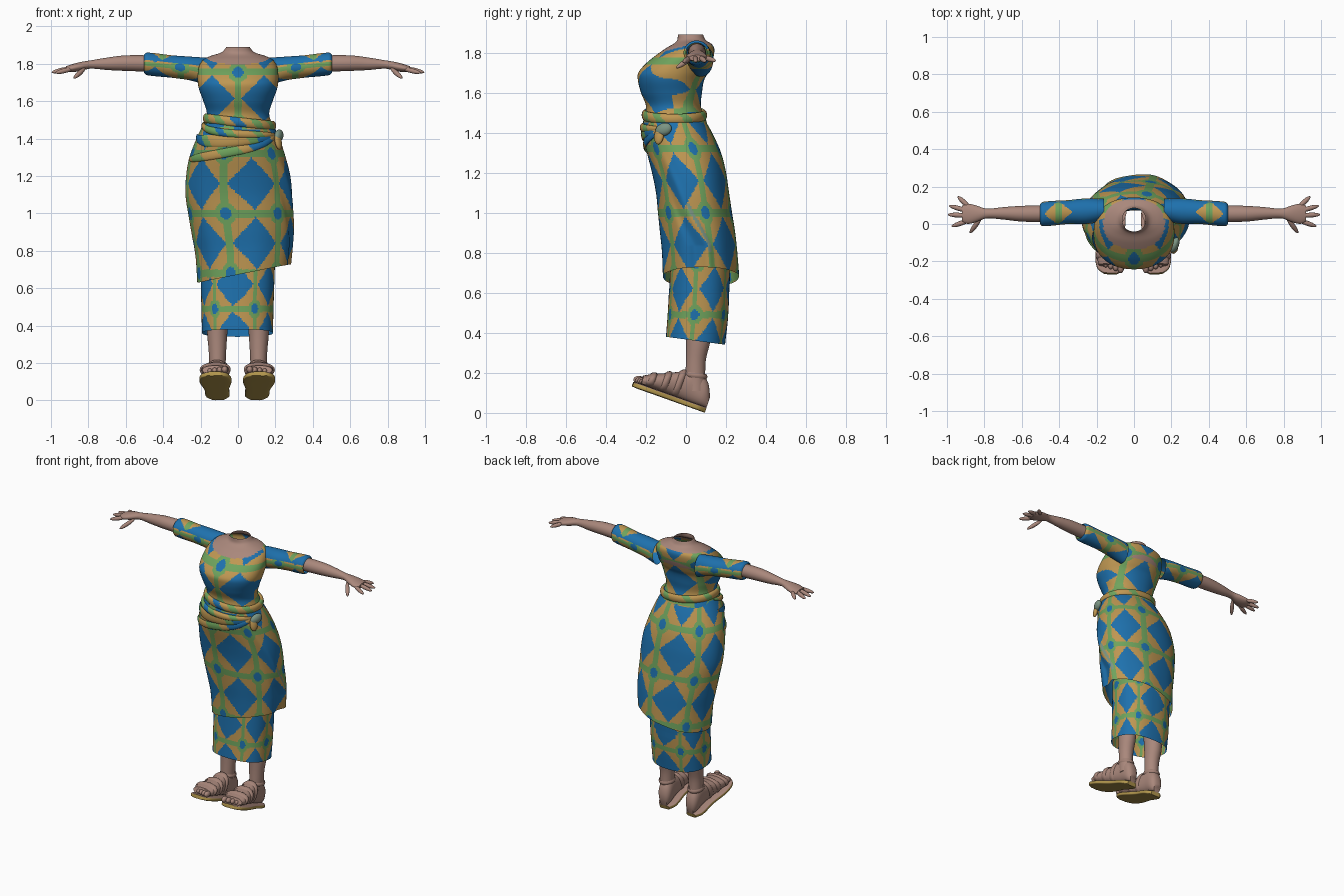
import bpy, bmesh, math
from mathutils import Vector, Matrix

if "Cube" in bpy.data.objects:
    bpy.data.objects.remove(bpy.data.objects["Cube"])

COLOURS = [("cloth blue", (0.013, 0.165, 0.42)), ("cloth tan", (0.52, 0.31, 0.085)),
           ("cloth green", (0.16, 0.37, 0.11)), ("skin", (0.40, 0.245, 0.20)),
           ("sole ochre", (0.45, 0.31, 0.075)), ("knot sage", (0.20, 0.30, 0.23)),
           ("strap brown", (0.37, 0.225, 0.183))]
MATS = []
for label, rgb in COLOURS:
    m = bpy.data.materials.new(label)
    m.diffuse_color = (*rgb, 1)
    m.use_nodes = True
    m.node_tree.nodes["Principled BSDF"].inputs["Base Color"].default_value = m.diffuse_color
    MATS.append(m)
BLUE, TAN, GREEN, SKIN, SOLE, SAGE, STRAP = range(7)
rad = math.radians


def cloth(u, v):
    """Lattice print: big diamonds, green bars, ringed dots on the crossings."""
    a, b = abs(u - math.floor(u) - 0.5), abs(v - math.floor(v) - 0.5)
    r = math.hypot(0.5 - a, 0.5 - b)
    if a + b < 0.44 or r < 0.105:
        return BLUE
    return GREEN if r < 0.19 or max(a, b) > 0.435 else TAN


def sample(rows, t):
    """Smooth interpolation of (t, a0, a1, b0, b1) rows."""
    i = 0
    while i < len(rows) - 2 and t > rows[i + 1][0]:
        i += 1
    p, q = rows[i], rows[i + 1]
    o, s = rows[max(i - 1, 0)], rows[min(i + 2, len(rows) - 1)]
    h = q[0] - p[0]
    f = min(max((t - p[0]) / h, 0), 1)
    out = []
    for k in range(1, 5):
        m0 = (q[k] - o[k]) / (q[0] - o[0]) * h
        m1 = (s[k] - p[k]) / (s[0] - p[0]) * h
        out.append((2*f**3 - 3*f*f + 1)*p[k] + (f**3 - 2*f*f + f)*m0
                   + (3*f*f - 2*f**3)*q[k] + (f**3 - f*f)*m1)
    return out


def section(rows, t, th, e=2.0):
    a0, a1, b0, b1 = sample(rows, t)
    s, c = math.sin(th), math.cos(th)
    s = math.copysign(abs(s) ** (2 / e), s)
    c = math.copysign(abs(c) ** (2 / e), c)
    return (a0 + a1) / 2 + (a1 - a0) / 2 * s, (b0 + b1) / 2 - (b1 - b0) / 2 * c


def grid(name, point, colour, n, steps, caps=False):
    """Tube skin from point(th, f), f in 0..1, coloured by colour(th, f, centre)."""
    bm = bmesh.new()
    rings = [[bm.verts.new(point(-math.pi + 2 * math.pi * j / n, i / steps)) for j in range(n)]
             for i in range(steps + 1)]
    for i in range(steps):
        for j in range(n):
            k = (j + 1) % n
            f = bm.faces.new((rings[i][j], rings[i][k], rings[i + 1][k], rings[i + 1][j]))
            f.material_index = colour(-math.pi + 2 * math.pi * (j + 0.5) / n, (i + 0.5) / steps,
                                      f.calc_center_median())
    if caps:
        for i in (0, -1):
            f = bm.faces.new(rings[i])
            f.material_index = colour(0, 0.5, f.calc_center_median())
    bmesh.ops.recalc_face_normals(bm, faces=bm.faces)
    me = bpy.data.meshes.new(name)
    bm.to_mesh(me)
    bm.free()
    for m in MATS:
        me.materials.append(m)
    ob = bpy.data.objects.new(name, me)
    bpy.context.collection.objects.link(ob)
    return ob


def loft(name, rows, place, colour, n=24, steps=24, e=2.0, caps=False):
    t0, t1 = rows[0][0], rows[-1][0]
    def point(th, f):
        t = t0 + (t1 - t0) * f
        return place(th, t, *section(rows, t, th, e))
    paint = colour if callable(colour) else (lambda th, t, p: colour)
    return grid(name, point, lambda th, f, p: paint(th, t0 + (t1 - t0) * f, p), n, steps, caps)


def ball(name, loc, scale, mat, rot=(0, 0, 0)):
    bpy.ops.mesh.primitive_uv_sphere_add(segments=20, ring_count=12, location=loc, rotation=rot)
    ob = bpy.context.object
    ob.name, ob.scale = name, scale
    ob.data.materials.append(MATS[mat])


# Bodice, chest and neck in one open shell; front and back panels printed flat
BODICE = [(1.45, -.195, .195, -.215, .105), (1.53, -.167, .167, -.20, .075),
          (1.60, -.185, .185, -.225, .08), (1.66, -.207, .207, -.24, .09),
          (1.70, -.215, .215, -.238, .11), (1.75, -.215, .215, -.195, .13),
          (1.79, -.207, .207, -.145, .14), (1.825, -.182, .182, -.095, .14),
          (1.845, -.138, .138, -.06, .125), (1.86, -.09, .09, -.045, .10),
          (1.89, -.062, .062, -.04, .085)]


def bodice_colour(th, t, p):
    if t > 1.73 and abs(p.x / .165) ** 2.2 + abs(p.y / .134) ** 2.2 < 1:
        return SKIN
    return cloth(p.x / .28 + (0 if abs(th) < math.pi / 2 else .5), (t - 1.475) / .28)


loft("bodice", BODICE, lambda th, t, a, b: Vector((a, b, t)), bodice_colour, 192, 76, 2.15)

# Wrapped overskirt with slanted hem and a hanging fold
WRAP = [(.67, -.215, .275, -.115, .265), (.80, -.225, .285, -.12, .255),
        (.90, -.245, .29, -.13, .245), (1.0, -.265, .29, -.14, .23),
        (1.1, -.28, .29, -.15, .215), (1.2, -.277, .28, -.17, .20),
        (1.3, -.26, .255, -.195, .175), (1.4, -.222, .222, -.215, .13),
        (1.48, -.185, .185, -.21, .085)]


def fold_at(t):
    low = min(max((1.4 - t) / .6, 0), 1)
    return low, rad(45 + 55 * low)


def wrap_place(th, t, a, b):
    low, fold = fold_at(t)
    k = 1 + low * (.05 * math.exp(-((th - fold) / .12) ** 2)
                   - .03 * math.exp(-((th - fold + .3) / .12) ** 2)
                   + .012 * math.sin(7 * th) * low)
    z = t if t > 1 else 1 - (1 - t) * (1 - .673 - .2 * a) / .33
    return Vector((a * k, .05 + (b - .05) * k, z))


def wrap_colour(th, t, p):
    # faded strip where the inside of the cloth turns out along the fold
    if abs(th - fold_at(t)[1] - .07) < .045 and .76 < t < 1.05:
        return SAGE
    return cloth((math.degrees(th) + 15) / 60, (p.z - 1.0) / .32)


loft("overskirt", WRAP, wrap_place, wrap_colour, 204, 114, 2.15)

# Underskirt
UNDER = [(.36, -.192, .187, -.10, .195), (.5, -.196, .19, -.09, .21), (.8, -.2, .2, -.075, .225)]
loft("underskirt", UNDER,
     lambda th, t, a, b: Vector((a, b, t + (.02 * (.05 - b) / .15 if t < .6 else 0))),
     lambda th, t, p: cloth((math.degrees(th) - 25) / 60, (p.z - .49) / .26), 168, 56, 2.4)


# Twisted waist sash rolls following the body, painted in slanted runs of colour
def roll(name, start, end, height, out, tall, runs):
    full = end - start >= 360
    def point(phi, f):
        th, z = rad(start + (end - start) * f), height(f)
        a, b = section(WRAP if z < 1.45 else BODICE, z, th, 2.15)
        taper = 1 if full else .25 + .75 * math.sin(math.pi * min(max(f, .02), .98)) ** .5
        d = Vector((math.sin(th), -math.cos(th), 0))
        return (Vector((a, b, z)) + d * (math.cos(phi) * out * taper)
                + Vector((0, 0, math.sin(phi) * tall * taper)))
    def colour(phi, f, p):
        i = int(f * len(runs) + .45 * math.sin(phi) + 1) - 1
        return {"B": BLUE, "T": TAN, "G": GREEN}[runs[min(max(i, 0), len(runs) - 1)]]
    grid(name, point, colour, 18, 120, not full)


roll("sash_ring", -180, 180, lambda f: 1.488 - .02 * math.sin(rad(360 * f - 180)), .016, .026,
     "TGTTGTTGTGTBTGTGTTGTTGT")
roll("sash_upper", -95, 62, lambda f: 1.48 - .06 * f - .02 * math.sin(math.pi * f), .016, .022,
     "GTTGGBGTTGTT")
roll("sash_middle", -90, 62, lambda f: 1.41 - .04 * math.sin(math.pi * f) * (1 - f), .010, .034,
     "BBBGTTTTGBBT")
roll("sash_lower", -80, 62, lambda f: 1.29 + .12 * f ** 1.6, .010, .026, "TGGTTGGTBBBT")

# Knot and its loose tail
ball("sash_knot", (.218, -.112, 1.415), (.022, .044, .032), SAGE, (rad(20), 0, rad(-20)))
ball("sash_tail", (.215, -.135, 1.385), (.016, .026, .045), TAN, (0, rad(-12), rad(-30)))

SLEEVE = [(.16, .015, .135, 1.68, 1.832), (.25, .0, .137, 1.71, 1.838), (.35, .0, .128, 1.725, 1.845),
          (.49, -.012, .118, 1.74, 1.86), (.502, .0, .105, 1.752, 1.848)]
ARM = [(.44, .01, .10, 1.757, 1.845), (.6, .013, .097, 1.762, 1.845), (.7, .024, .09, 1.767, 1.833),
       (.79, .03, .082, 1.774, 1.818), (.84, .012, .098, 1.762, 1.81), (.89, .0, .108, 1.755, 1.797),
       (.92, .012, .098, 1.758, 1.787)]
FINGERS = [((.88, .09, 1.777), (.94, .145, 1.758)), ((.89, .07, 1.777), (.985, .097, 1.755)),
           ((.89, .045, 1.777), (.992, .05, 1.755)), ((.88, .02, 1.775), (.972, -.012, 1.752)),
           ((.82, .03, 1.775), (.875, -.045, 1.725))]
LEG = [(.11, .068, .152, .0, .098), (.2, .066, .154, -.002, .096), (.27, .063, .157, .0, .1),
       (.36, .057, .165, .0, .122), (.62, .04, .17, -.01, .15)]
FOOT = [(.0, -.025, .025, 0, .06), (.03, -.043, .043, 0, .12), (.10, -.047, .047, 0, .17),
        (.16, -.052, .052, 0, .14), (.23, -.064, .064, 0, .105), (.31, -.074, .074, 0, .07),
        (.35, -.066, .066, 0, .048)]
SOLE_ROWS = [(.0, -.035, .035, -.024, .004), (.04, -.062, .062, -.024, .004),
             (.15, -.066, .066, -.024, .004), (.28, -.086, .086, -.024, .004),
             (.36, -.07, .07, -.024, .004), (.385, -.035, .035, -.022, .002)]


def sleeve_colour(th, t, p):
    """Mostly blue on top with one patch; lattice print around the underside."""
    if abs(th) > rad(112):
        d = abs(t - .405) / .075 + (math.pi - abs(th)) / 1.1
        return BLUE if d > 1 else GREEN if abs(t - .405) < .018 else TAN
    return cloth(th / math.pi + .5, (t - .31) / .27)


for s, side in ((1, "left"), (-1, "right")):
    def along_x(th, t, a, b):
        return Vector((s * t, a, b))

    # Sleeve, arm and spread fingers
    loft(side + "_sleeve", SLEEVE, along_x, sleeve_colour, 72, 50)
    loft(side + "_arm", ARM, along_x, SKIN, 24, 30, caps=True)
    for i, (p, q) in enumerate(FINGERS):
        p, q = (Vector((s * v[0], v[1], v[2])) for v in (p, q))
        turn = (q - p).to_track_quat('Z', 'Y').to_euler()
        ball(f"{side}_finger_{i + 1}", (p + q) / 2, (.013, .013, (q - p).length * .54), SKIN, turn)

    # Leg and ankle strap
    loft(side + "_leg", LEG, lambda th, t, a, b: Vector((s * a, b, t)), SKIN, 28, 20, caps=True)
    loft(side + "_ankle_strap", [(.175, .062, .158, -.008, .102), (.187, .057, .163, -.013, .107),
                                 (.2, .062, .158, -.008, .102)],
         lambda th, t, a, b: Vector((s * a, b, t + .12 * (.05 - b))), STRAP, 28, 4)

    # Tilted sandal: foot, sole with skin-toned insole, straps and toes
    M = Matrix.Translation((s * .102 - .004, .10, .024)) @ Matrix.Rotation(rad(-19.6), 4, 'X') \
        @ Matrix.Rotation(rad(3 * s), 4, 'Z')

    def along_foot(th, t, a, b):
        return M @ Vector((a, -t, b))

    loft(side + "_foot", FOOT, along_foot, SKIN, 28, 24, 2.3, True)
    loft(side + "_sole", SOLE_ROWS, along_foot,
         lambda th, t, p: STRAP if abs(th) > rad(105) else SOLE, 48, 30, 5, True)
    for k, d in enumerate((.17, .235, .305)):
        strap = []
        for off, g in ((-.016, .001), (-.008, .008), (.008, .008), (.016, .001)):
            a0, a1, b0, b1 = sample(FOOT, d + off)
            strap.append((d + off, a0 - g, a1 + g, b0, b1 + g))
        loft(f"{side}_foot_strap_{k + 1}", strap, along_foot, STRAP, 28, 6, 2.3)
    for k in range(5):
        x = s * (-.054 + .027 * k)
        size = .020 - .0016 * k
        ball(f"{side}_toe_{k + 1}", M @ Vector((x, -.362 + .007 * k, .02)),
             (size * .85, size * 1.3, size), SKIN)

# Smooth shading with sharp rims kept
bpy.ops.object.select_all(action='SELECT')
bpy.context.view_layer.objects.active = bpy.data.objects["bodice"]
bpy.ops.object.shade_smooth_by_angle(angle=rad(50))
